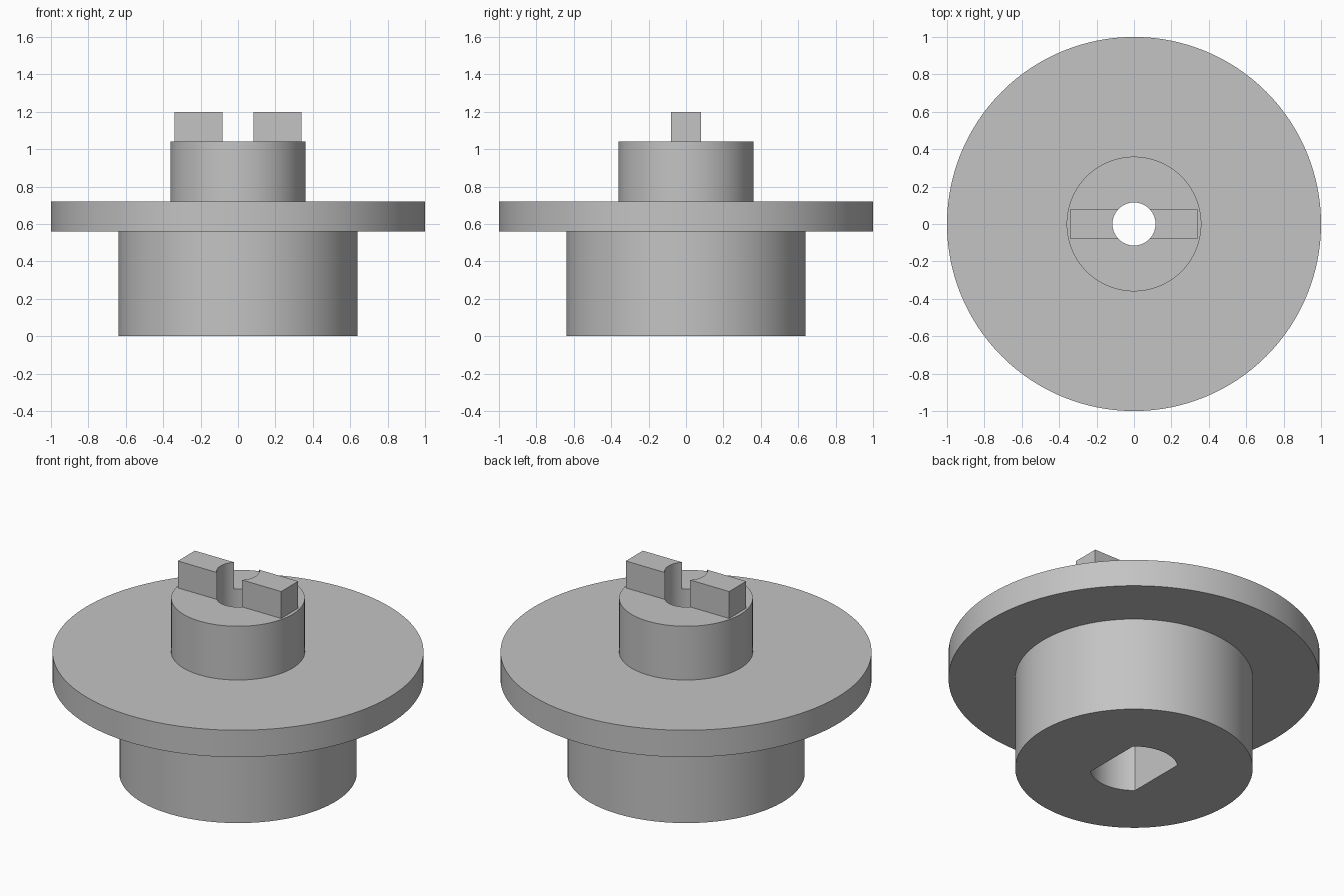
import bpy
import bmesh
import math

if "Cube" in bpy.data.objects:
    bpy.data.objects.remove(bpy.data.objects["Cube"], do_unlink=True)

SEGMENTS = 128

grey = bpy.data.materials.new("plain grey")
grey.use_nodes = True
colour = (0.55, 0.55, 0.55, 1)
grey.diffuse_color = colour
grey.node_tree.nodes["Principled BSDF"].inputs["Base Color"].default_value = colour


def make_object(name, bm):
    bmesh.ops.recalc_face_normals(bm, faces=bm.faces)
    mesh = bpy.data.meshes.new(name)
    bm.to_mesh(mesh)
    bm.free()
    mesh.materials.append(grey)
    obj = bpy.data.objects.new(name, mesh)
    bpy.context.collection.objects.link(obj)
    return obj


def extrude_outline(name, points, bottom, top):
    bm = bmesh.new()
    face = bm.faces.new([bm.verts.new((x, y, bottom)) for x, y in points])
    result = bmesh.ops.extrude_face_region(bm, geom=[face], use_keep_orig=True)
    verts = [v for v in result["geom"] if isinstance(v, bmesh.types.BMVert)]
    bmesh.ops.translate(bm, verts=verts, vec=(0, 0, top - bottom))
    return make_object(name, bm)


def arc(radius, start, end, steps):
    angles = [start + (end - start) * i / steps for i in range(steps + 1)]
    return [(radius * math.cos(a), radius * math.sin(a)) for a in angles]


def lathe(name, profile):
    bm = bmesh.new()
    rings = []
    for r, z in profile:
        rings.append([bm.verts.new((x, y, z)) for x, y in
                      arc(r, 0, math.tau, SEGMENTS)[:-1]])
    for low, high in zip(rings, rings[1:]):
        for i in range(SEGMENTS):
            j = (i + 1) % SEGMENTS
            bm.faces.new((low[i], low[j], high[j], high[i]))
    bm.faces.new(rings[0])
    bm.faces.new(rings[-1])
    return make_object(name, bm)


def cut(obj, cutter):
    mod = obj.modifiers.new("cut", "BOOLEAN")
    mod.operation = "DIFFERENCE"
    mod.solver = "EXACT"
    mod.object = cutter


def finish(obj):
    bpy.ops.object.select_all(action="DESELECT")
    obj.select_set(True)
    bpy.context.view_layer.objects.active = obj
    for mod in list(obj.modifiers):
        bpy.ops.object.modifier_apply(modifier=mod.name)
    bpy.ops.object.shade_smooth_by_angle(angle=math.radians(30))


# Stepped round body: base, flange and upper boss
body = lathe("hub_body", [(0.64, 0), (0.64, 0.56), (1, 0.56), (1, 0.72),
                          (0.36, 0.72), (0.36, 1.04)])

# Drive tongue across the boss
tongue = extrude_outline("drive_tongue", [(-0.34, -0.08), (0.34, -0.08),
                                          (0.34, 0.08), (-0.34, 0.08)], 1.02, 1.2)

# Round bore through everything
bore = lathe("bore_cutter", [(0.115, -0.1), (0.115, 1.4)])

# Shaft socket underneath, round with two flats
half = math.acos(0.157 / 0.237)
socket_outline = (arc(0.237, half, math.pi - half, 40)
                  + arc(0.237, math.pi + half, math.tau - half, 40))
socket = extrude_outline("socket_cutter", socket_outline, -0.1, 0.56)

cut(body, socket)
cut(body, bore)
cut(tongue, bore)
for part in (body, tongue):
    finish(part)
for cutter in (bore, socket):
    bpy.data.objects.remove(cutter, do_unlink=True)
